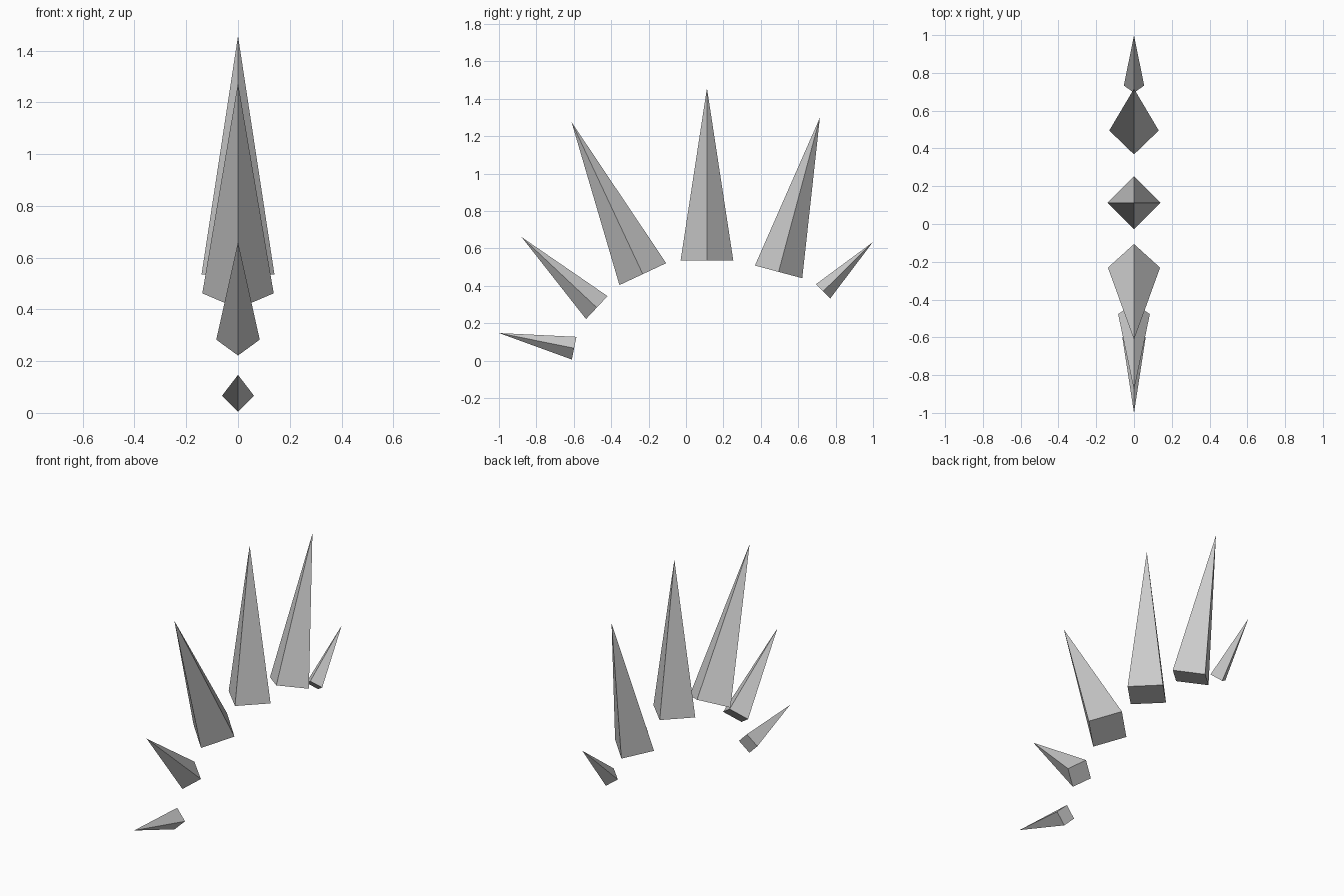
import bpy
from math import atan2, hypot

if "Cube" in bpy.data.objects:
    bpy.data.objects.remove(bpy.data.objects["Cube"])

# Each spike: base centre (y, z), tip (y, z), corner radius of the square base
SPIKES = [
    ((-0.598, 0.066), (-1.0, 0.147), 0.062),
    ((-0.477, 0.283), (-0.879, 0.660), 0.084),
    ((-0.231, 0.462), (-0.612, 1.275), 0.138),
    ((0.112, 0.534), (0.112, 1.457), 0.141),
    ((0.495, 0.474), (0.716, 1.299), 0.131),
    ((0.733, 0.370), (0.998, 0.632), 0.054),
]


def spike(name, base, tip, radius):
    """Four-sided cone in the x = 0 plane, pointing from base to tip."""
    dy, dz = tip[0] - base[0], tip[1] - base[1]
    bpy.ops.mesh.primitive_cone_add(
        vertices=4, radius1=radius, radius2=0, depth=hypot(dy, dz),
        location=(0, (base[0] + tip[0]) / 2, (base[1] + tip[1]) / 2),
        rotation=(atan2(-dy, dz), 0, 0))
    bpy.context.object.name = name


# Fan of spikes from front to back
for i, (base, tip, radius) in enumerate(SPIKES, 1):
    spike(f"back_spike_{i}", base, tip, radius)
